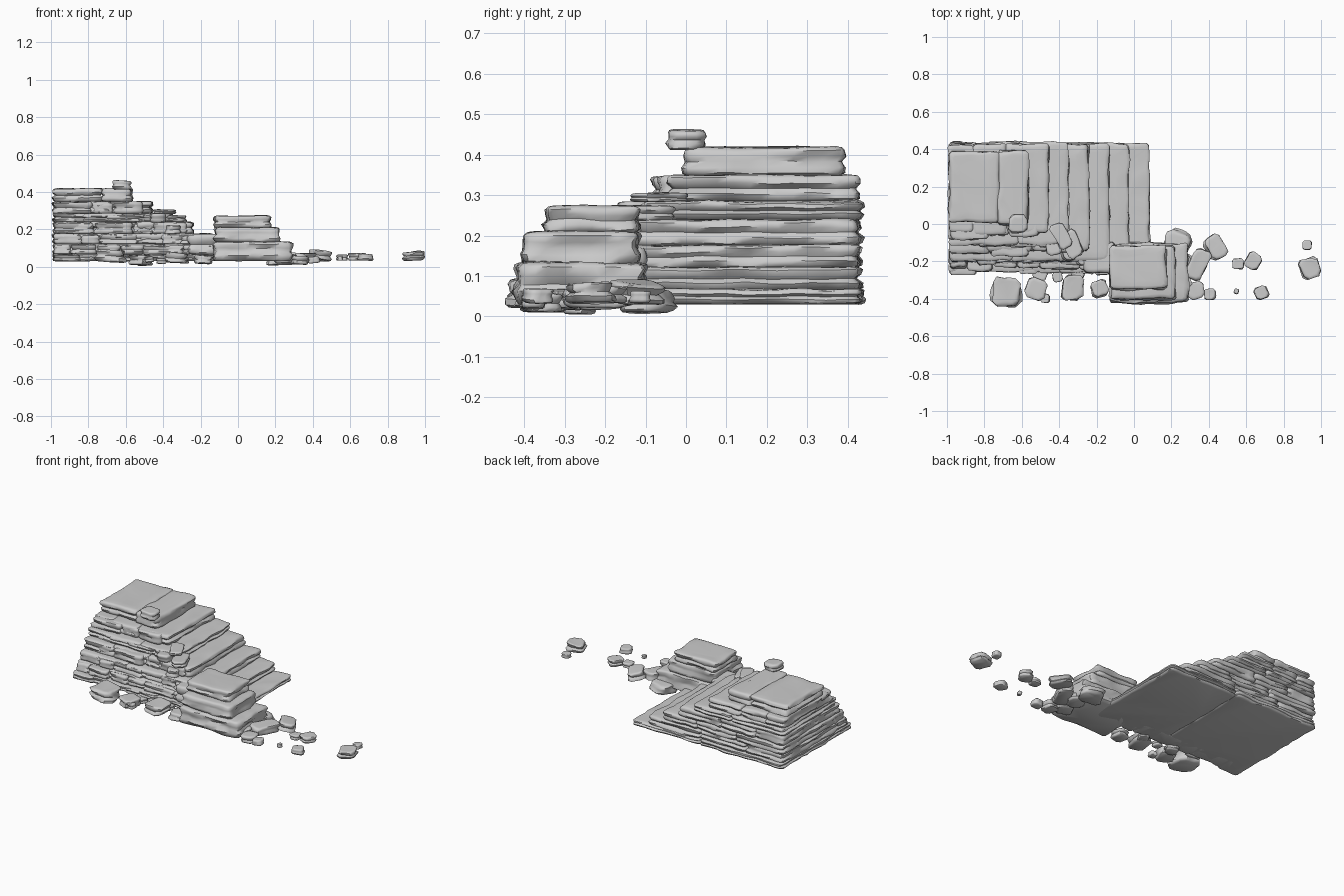
import bpy, bmesh, math, random
from mathutils import Vector, Matrix, noise

if "Cube" in bpy.data.objects:
    bpy.data.objects.remove(bpy.data.objects["Cube"])

random.seed(7)
rnd = random.uniform


def perimeter(a, b, step, chamfer):
    """Rectangle outline with cut corners, as signed unit factors of the half sizes."""
    nx, ny = max(2, round(2 * a / step)), max(2, round(2 * b / step))
    cx, cy = 1 - chamfer / a, 1 - chamfer / b
    side_x = [(-cx + 2 * cx * i / nx, -1) for i in range(nx + 1)]
    side_y = [(1, -cy + 2 * cy * i / ny) for i in range(ny + 1)]
    half = side_x + side_y
    return half + [(-u, -v) for u, v in half]


def rock(name, x0, x1, y0, y1, z0, z1, rot=0, rough=0.012, step=0.04, tilt=0, chamfer=0.012):
    """Weathered slab: stacked outline rings with strata grooves and noise."""
    a, b, h = (x1 - x0) / 2, (y1 - y0) / 2, z1 - z0
    c = Vector(((x0 + x1) / 2, (y0 + y1) / 2, (z0 + z1) / 2))
    g = 0.016 * min(1, min(a, b) / 0.08)
    # height fraction and inset of each ring
    rings = [(0, 0.9 * g), (0.1, 0.2 * g), (0.3, 0), (0.5, rnd(0.4, 0.9) * g),
             (0.68, rnd(0, 0.3) * g), (0.88, 0.1 * g), (0.97, 0.5 * g),
             (1, 1.3 * g), (1, min(a, b) * 0.4)]
    seed = Vector([rnd(-50, 50) for _ in range(3)])
    m = Matrix.Rotation(math.radians(rot), 3, 'Z') @ Matrix.Rotation(math.radians(tilt), 3, 'Y')
    bm = bmesh.new()
    loops = []
    for f, inset in rings:
        ring = []
        for u, v in perimeter(a, b, step, min(chamfer, a * 0.45, b * 0.45)):
            p = Vector((u * (a - inset), v * (b - inset), (f - 0.5) * h))
            q = Vector((p.x * 9, p.y * 9, p.z * 25)) + seed
            n = noise.noise_vector(q) * rough + noise.noise_vector(q * 2.3) * rough * 0.5
            n.z *= 0.4 if f else 0.15
            ring.append(bm.verts.new(c + m @ (p + n)))
        loops.append(ring)
    n = len(loops[0])
    for lo, hi in zip(loops, loops[1:]):
        for i in range(n):
            j = (i + 1) % n
            bm.faces.new((lo[i], lo[j], hi[j], hi[i]))
    bm.faces.new(loops[0][::-1])
    bm.faces.new(loops[-1])
    me = bpy.data.meshes.new(name)
    bm.to_mesh(me)
    bm.free()
    ob = bpy.data.objects.new(name, me)
    bpy.context.collection.objects.link(ob)
    me.shade_smooth()
    me.set_sharp_from_angle(angle=math.radians(50))


def stone(name, x, y, sx, sy, z0, z1, rot=0, tilt=0):
    """Small loose rubble piece."""
    s = min(sx, sy)
    rock(name, x - sx / 2, x + sx / 2, y - sy / 2, y + sy / 2, z0, z1, rot,
         rough=s * 0.13, step=s / 2.5, tilt=tilt, chamfer=s * 0.2)


# Terraced main stack: every course ends one step further left and further back
levels = [0.03, 0.065, 0.12, 0.175, 0.238, 0.284, 0.347, 0.416]
for i, (z0, z1) in enumerate(zip(levels, levels[1:])):
    left, right = -0.985, 0.08 - 0.108 * i
    front = -0.25 + 0.025 * i + 0.0028 * i * i
    back = 0.395 if i == 6 else 0.435 + 0.008 * (i % 4 == 0)
    # Long slabs with joints staggered from course to course
    count = 2 if i in (0, 4, 6) else 3
    xs = [left + (right - left) * k / count for k in range(count + 1)]
    for k in range(1, count):
        xs[k] += 0.05 * (-1) ** i
    for k, (xa, xb) in enumerate(zip(xs, xs[1:])):
        d = rnd(-0.012, 0.012)
        rock(f"terrace_{i}_slab_{k}", xa - 0.003, xb + 0.003, front + d, back - abs(d), z0, z1 + 0.002)
    # Broken brick course along the front face
    x, end, k = left, min(right - 0.03, -0.13), 0
    while i < 6 and x < end - 0.05:
        w = min(rnd(0.09, 0.22), end - x)
        rock(f"front_brick_{i}_{k}", x, x + w, front - rnd(-0.005, 0.03), front + 0.1,
             z0, z1 - rnd(0, 0.012), step=0.03)
        x, k = x + w, k + 1

# Detached stepped block at the right front
rock("corner_block_base", -0.13, 0.285, -0.42, -0.10, 0.03, 0.132, rough=0.018)
rock("corner_block_middle", -0.125, 0.22, -0.40, -0.115, 0.128, 0.21, rough=0.014)
rock("corner_block_top", -0.13, 0.175, -0.35, -0.115, 0.206, 0.272)
rock("corner_block_shelf", -0.27, -0.10, -0.26, -0.10, 0.066, 0.172)

# Stones resting on the terraces
stone("top_stone", -0.62, 0, 0.095, 0.095, 0.412, 0.46)
stone("step_stone_upper", -0.39, -0.06, 0.075, 0.14, 0.283, 0.305, 28)
stone("step_stone_lower", -0.33, -0.11, 0.09, 0.14, 0.238, 0.276, 28)
for k in range(3):
    stone(f"step_stone_small_{k}", -0.43 + 0.08 * k, -0.12 - 0.03 * k, 0.08, 0.08,
          levels[4 - k], levels[4 - k] + 0.045, 10)

# Larger slabs fallen at the foot
stone("fallen_slab_left", -0.68, -0.365, 0.16, 0.155, 0.025, 0.09, -3, 3)
stone("fallen_slab_middle", -0.33, -0.34, 0.11, 0.14, 0.02, 0.075, -5, 4)
stone("fallen_slab_right", 0.345, -0.215, 0.09, 0.17, 0.025, 0.075, -28, 5)
stone("fallen_slab_outer", 0.435, -0.125, 0.10, 0.13, 0.035, 0.085, 30, 8)

# Scattered rubble: x, y, width
rubble = [(-0.525, -0.345, 0.11), (-0.475, -0.395, 0.05), (-0.5, -0.265, 0.07),
          (-0.41, -0.285, 0.05), (-0.3, -0.27, 0.06), (-0.185, -0.345, 0.09),
          (0.235, -0.1, 0.13), (0.255, -0.21, 0.1), (0.25, -0.32, 0.1),
          (0.33, -0.355, 0.09), (0.405, -0.375, 0.06), (0.555, -0.215, 0.06),
          (0.635, -0.195, 0.08), (0.548, -0.36, 0.025), (0.68, -0.365, 0.065),
          (0.925, -0.115, 0.05), (0.94, -0.235, 0.105)]
for k, (x, y, w) in enumerate(rubble):
    z = 0.033 if x > 0.5 else rnd(0.005, 0.025)
    stone(f"rubble_{k}", x, y, w, w * rnd(0.95, 1.1), z, z + 0.012 + 0.35 * w, rnd(-30, 30), rnd(-5, 5))
